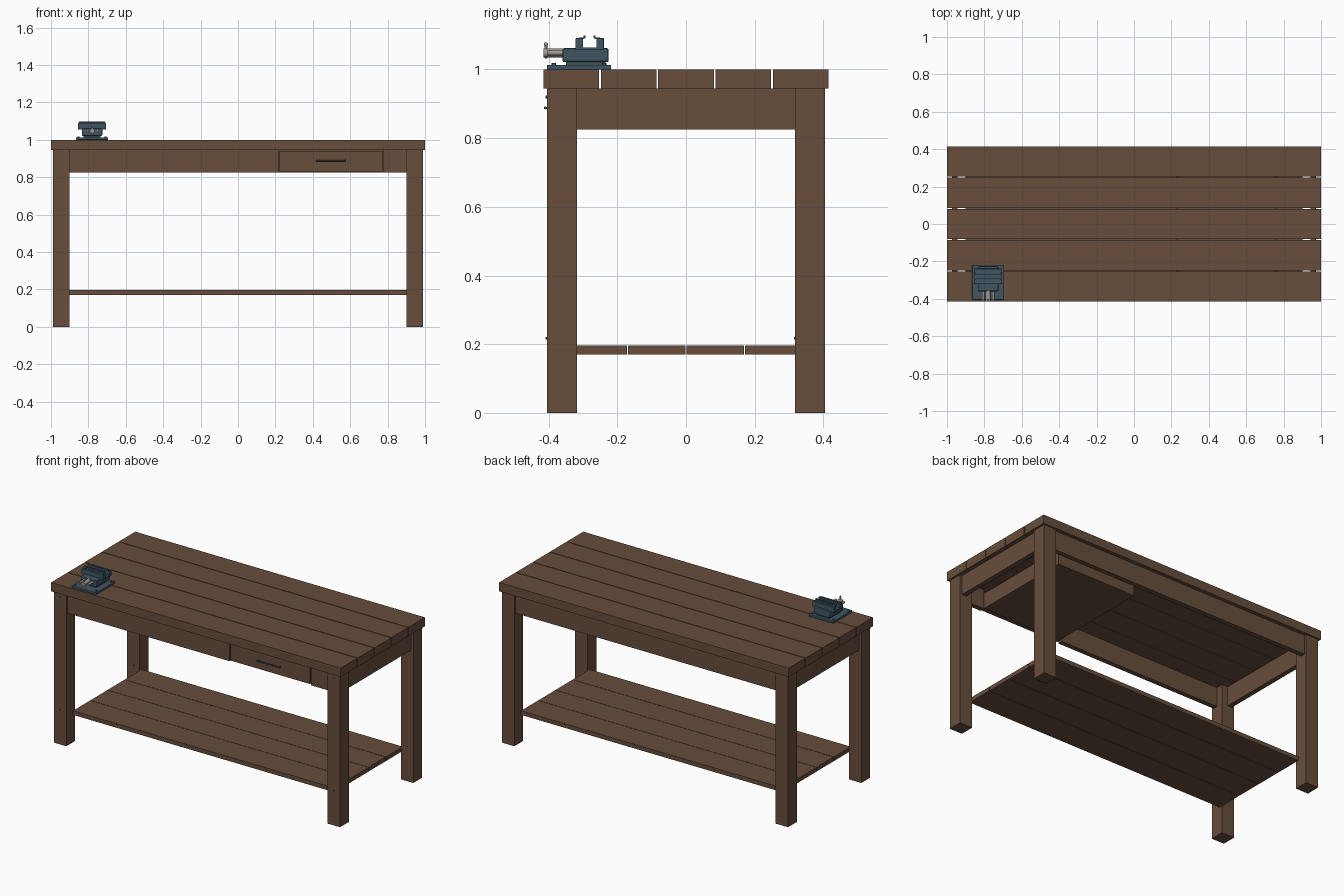
import bpy
from math import pi

if "Cube" in bpy.data.objects:
    bpy.data.objects.remove(bpy.data.objects["Cube"])


def material(name, rgb):
    m = bpy.data.materials.new(name)
    m.diffuse_color = (*rgb, 1)
    m.use_nodes = True
    m.node_tree.nodes["Principled BSDF"].inputs["Base Color"].default_value = m.diffuse_color
    return m


WOOD = material("brown_wood", (0.135, 0.075, 0.045))
IRON = material("slate_iron", (0.05, 0.09, 0.12))
STEEL = material("steel", (0.35, 0.33, 0.30))


def box(name, x, y, z, mat=WOOD, bevel=0.0):
    """Box from (min, max) ranges."""
    bpy.ops.mesh.primitive_cube_add(size=1, location=[(a + b) / 2 for a, b in (x, y, z)])
    o = bpy.context.object
    o.name = name
    o.scale = [b - a for a, b in (x, y, z)]
    bpy.ops.object.transform_apply(location=False, rotation=False, scale=True)
    o.data.materials.append(mat)
    if bevel:
        b = o.modifiers.new("bevel", "BEVEL")
        b.width, b.segments = bevel, 2
    return o


def rod(name, loc, r, length, axis, mat=STEEL, sides=16):
    rot = {"x": (0, pi / 2, 0), "y": (pi / 2, 0, 0), "z": (0, 0, 0)}[axis]
    bpy.ops.mesh.primitive_cylinder_add(vertices=sides, radius=r, depth=length, location=loc, rotation=rot)
    o = bpy.context.object
    o.name = name
    o.data.materials.append(mat)
    bpy.ops.object.shade_smooth_by_angle()
    return o


def planks(name, n, half_x, half_y, z, gap):
    w = (2 * half_y - gap * (n - 1)) / n
    for i in range(n):
        y = -half_y + i * (w + gap)
        box(f"{name}_{i + 1}", (-half_x, half_x), (y, y + w), z)


# Bench top and lower shelf
planks("top_plank", 5, 1.0, 0.415, (0.945, 1.0), 0.005)
planks("shelf_plank", 4, 0.902, 0.338, (0.17, 0.196), 0.003)

# Legs with small bolt heads on their front faces
for sx in (-1, 1):
    for sy in (-1, 1):
        x = sorted((sx * 0.902, sx * 0.988))
        y = sorted((sy * 0.318, sy * 0.405))
        box("leg", x, y, (0, 0.945))
        for z in (0.217, 0.92):
            if sy < 0 or z < 0.5:
                rod("leg_bolt", (sx * 0.945, y[0] - 0.001, z), 0.004, 0.006, "y", IRON, 8)

# Aprons; the front one is split around the drawer
AZ = (0.825, 0.945)
for s in (-1, 1):
    box("side_apron", sorted((s * 0.943, s * 0.973)), (-0.32, 0.32), AZ)
box("back_apron", (-0.904, 0.904), (0.362, 0.392), AZ)
box("front_apron_left", (-0.904, 0.217), (-0.392, -0.362), AZ)
box("front_apron_right", (0.778, 0.904), (-0.392, -0.362), AZ)

# Drawer box and pull
box("drawer_front", (0.223, 0.772), (-0.394, -0.372), (0.832, 0.94))
for x in ((0.225, 0.24), (0.755, 0.77)):
    box("drawer_side", x, (-0.372, 0.27), (0.834, 0.93))
box("drawer_back", (0.24, 0.755), (0.255, 0.27), (0.834, 0.93))
box("drawer_bottom", (0.24, 0.755), (-0.372, 0.255), (0.834, 0.844))
rod("drawer_pull", (0.498, -0.41, 0.888), 0.004, 0.16, "x", IRON, 12)
for x in (0.428, 0.568):
    rod("pull_post", (x, -0.402, 0.888), 0.003, 0.018, "y", IRON, 8)

# Vise base with corner bolts
VX = -0.78
box("vise_base", (VX - 0.085, VX + 0.085), (-0.405, -0.218), (1.0, 1.013), IRON, 0.002)
for sx in (-1, 1):
    for y in (-0.385, -0.238):
        rod("base_bolt", (VX + sx * 0.072, y, 1.015), 0.006, 0.007, "z", IRON, 6)

# Vise body and jaws
box("vise_neck", (VX - 0.045, VX + 0.045), (-0.35, -0.235), (1.012, 1.024), IRON)
box("vise_body", (VX - 0.055, VX + 0.055), (-0.36, -0.225), (1.021, 1.062), IRON, 0.006)
for y, tip in ((-0.311, -0.295), (-0.25, -0.266)):
    box("jaw", (VX - 0.075, VX + 0.075), (y - 0.011, y + 0.011), (1.058, 1.091), IRON, 0.002)
    box("jaw_lip", (VX - 0.07, VX + 0.07), (tip - 0.003, tip + 0.003), (1.091, 1.099), IRON)
    box("jaw_plate", (VX - 0.07, VX + 0.07), sorted((y, tip)), (1.088, 1.093), IRON)
box("jaw_carriage", (VX - 0.075, VX + 0.075), (-0.322, -0.239), (1.056, 1.064), IRON)

# Vise screw, guide rods and turning handle
rod("vise_screw", (VX, -0.385, 1.048), 0.013, 0.06, "y")
for s in (-1, 1):
    rod("guide_rod", (VX + s * 0.027, -0.38, 1.048), 0.007, 0.05, "y")
rod("vise_handle", (VX, -0.408, 1.056), 0.004, 0.036, "z")
for z in (1.038, 1.073):
    bpy.ops.mesh.primitive_uv_sphere_add(segments=12, ring_count=8, radius=0.006, location=(VX, -0.408, z))
    bpy.context.object.name = "handle_knob"
    bpy.context.object.data.materials.append(STEEL)
    bpy.ops.object.shade_smooth_by_angle()
